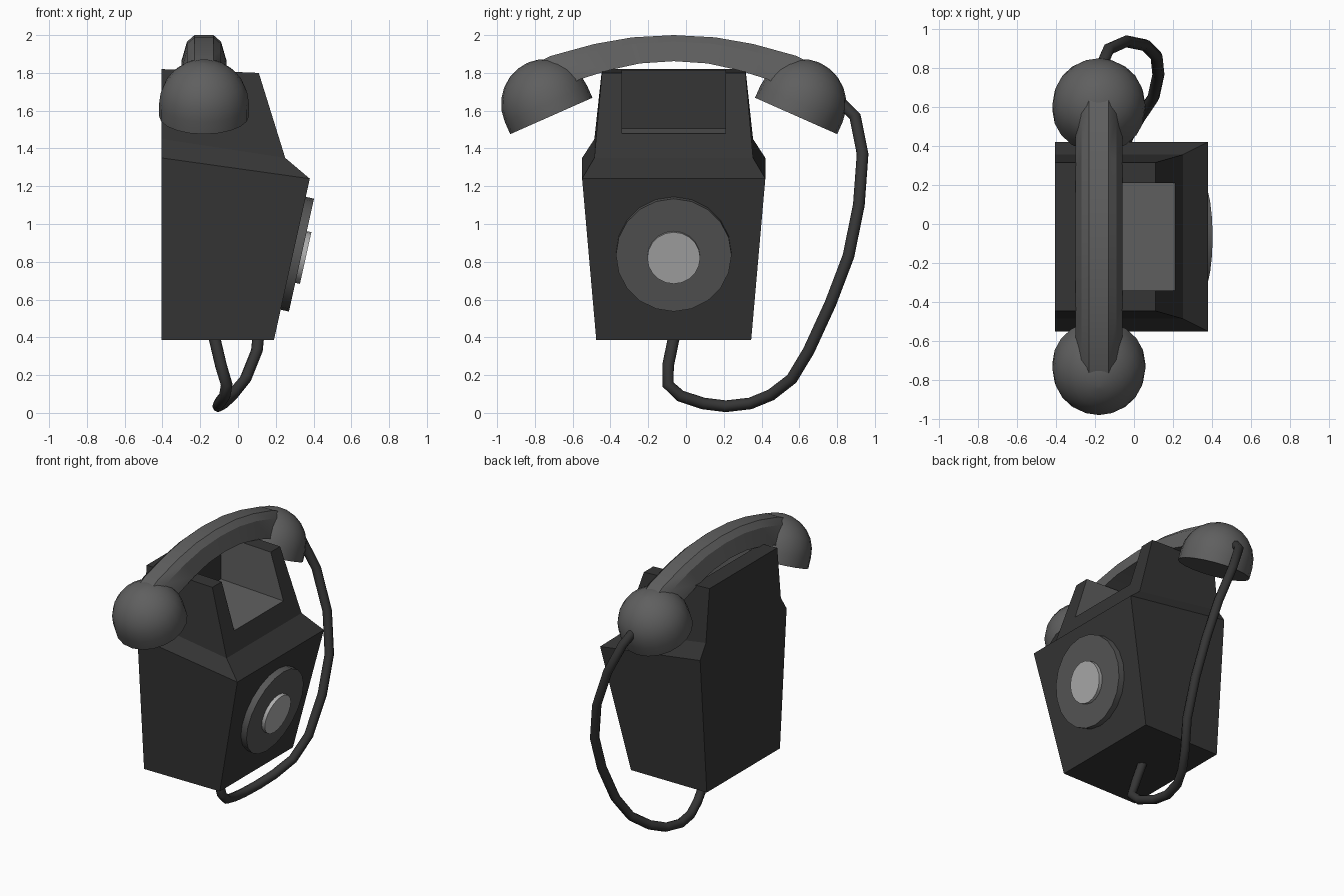
import bpy, bmesh, math
from mathutils import Matrix, Vector

if "Cube" in bpy.data.objects:
    bpy.data.objects.remove(bpy.data.objects["Cube"])

CY = -0.065          # centre line of the telephone body in y
HX = -0.18           # centre line of the handset in x


def material(name, v):
    m = bpy.data.materials.new(name)
    m.diffuse_color = (v, v, v, 1)
    m.use_nodes = True
    m.node_tree.nodes["Principled BSDF"].inputs["Base Color"].default_value = m.diffuse_color
    return m


BLACK = material("black_shell", 0.036)
GREY = material("handset_grey", 0.115)
DIAL = material("dial_grey", 0.095)
PALE = material("pale_grey", 0.42)


def make(name, bm, mats, smooth=None):
    bmesh.ops.recalc_face_normals(bm, faces=bm.faces)
    me = bpy.data.meshes.new(name)
    bm.to_mesh(me)
    bm.free()
    for m in mats:
        me.materials.append(m)
    if smooth:
        me.shade_smooth()
        me.set_sharp_from_angle(angle=math.radians(smooth))
    ob = bpy.data.objects.new(name, me)
    bpy.context.collection.objects.link(ob)
    return ob


def loft(rings):
    """Skin closed rings of equal length and cap both ends."""
    bm = bmesh.new()
    vs = [[bm.verts.new(p) for p in r] for r in rings]
    n = len(vs[0])
    for a, b in zip(vs, vs[1:]):
        for i in range(n):
            j = (i + 1) % n
            bm.faces.new((a[i], a[j], b[j], b[i]))
    bm.faces.new(vs[0])
    bm.faces.new(vs[-1])
    return bm


# Body: four rings (front x, front z, back z, half width)
def body_ring(xf, zf, zb, w):
    return [(xf, CY - w, zf), (xf, CY + w, zf), (-0.405, CY + w, zb), (-0.405, CY - w, zb)]


body = make("body", loft([body_ring(0.19, 0.385, 0.385, 0.41),
                          body_ring(0.38, 1.24, 1.35, 0.485),
                          body_ring(0.25, 1.35, 1.45, 0.42),
                          body_ring(0.11, 1.80, 1.82, 0.38)]), [BLACK, GREY])

# Notch in the top: grey floor and sides, black back wall
profile = [(-0.28, 1.505), (0.6, 1.46), (0.6, 2.2), (-0.28, 2.2)]
bm = loft([[(x, CY + s * 0.275, z) for x, z in profile] for s in (-1, 1)])
bmesh.ops.recalc_face_normals(bm, faces=bm.faces)
for f in bm.faces:
    f.material_index = 0 if abs(f.normal.x) > 0.9 else 1
cutter = make("notch_cutter", bm, [BLACK, GREY])
mod = body.modifiers.new("notch", 'BOOLEAN')
mod.operation, mod.solver, mod.object = 'DIFFERENCE', 'EXACT', cutter
bpy.context.view_layer.objects.active = body
bpy.ops.object.modifier_apply(modifier=mod.name)
bpy.data.objects.remove(cutter)

# Dial: two discs lying on the sloping front
normal = Vector((0.976, 0, -0.217))


def disc(name, z, r, lift, thick, mat):
    x = 0.19 + 0.19 * (z - 0.385) / 0.855
    bm = bmesh.new()
    bmesh.ops.create_cone(bm, cap_ends=True, segments=20, radius1=r, radius2=r, depth=thick)
    rot = normal.to_track_quat('Z', 'Y').to_matrix().to_4x4()
    loc = Vector((x, CY, z)) + normal * (lift + thick / 2)
    bmesh.ops.transform(bm, matrix=Matrix.Translation(loc) @ rot, verts=bm.verts)
    make(name, bm, [mat], 40)


disc("dial_ring", 0.845, 0.306, -0.01, 0.055, DIAL)
disc("dial_centre", 0.835, 0.14, 0.03, 0.04, PALE)

# Handset handle: arched six-sided section
low = [(0, 1.862), (0.18, 1.85), (0.34, 1.815), (0.50, 1.765), (0.60, 1.70)]
top = [(0, 2.0), (0.22, 1.988), (0.42, 1.953), (0.65, 1.89), (0.75, 1.84)]
section = [(-0.12, 0), (-0.09, 0.75), (-0.05, 1), (0.05, 1), (0.09, 0.75), (0.12, 0)]
half = [[(w, a[0] + (b[0] - a[0]) * t, a[1] + (b[1] - a[1]) * t) for w, t in section]
        for a, b in zip(low, top)]
rings = [[(HX + w, CY + s * y, z) for w, y, z in r]
         for s, part in ((-1, half[:0:-1]), (1, half)) for r in part]
make("handset_handle", loft(rings), [GREY], 30)

# Handset cups: short cylinder with a domed top, tilted outward
R, WALL, SEG = 0.238, 0.07, 20
cup = [(R, 0)] + [(R * math.cos(a), WALL + R * math.sin(a))
                  for a in (math.radians(d) for d in (0, 15, 30, 45, 60, 75, 88))]
for s, name in ((-1, "earpiece_cup"), (1, "mouthpiece_cup")):
    bm = loft([[(r * math.cos(2 * math.pi * i / SEG), r * math.sin(2 * math.pi * i / SEG), h)
                for i in range(SEG)] for r, h in cup])
    axis = Vector((0, s * 0.405, 0.914))
    tilt = Vector((0, 0, 1)).rotation_difference(axis).to_matrix().to_4x4()
    bmesh.ops.transform(bm, verts=bm.verts,
                        matrix=Matrix.Translation((HX, CY + s * 0.648, 1.572)) @ tilt)
    make(name, bm, [GREY], 40)

# Cord from the underside of the body up to the mouthpiece
path = [(-0.13, -0.06, 0.42), (-0.09, -0.095, 0.25), (-0.06, -0.095, 0.15), (-0.07, -0.03, 0.09),
        (-0.10, 0.09, 0.05), (-0.105, 0.21, 0.035), (-0.08, 0.34, 0.05), (-0.03, 0.45, 0.095),
        (0.04, 0.56, 0.18), (0.10, 0.65, 0.33), (0.125, 0.765, 0.58), (0.115, 0.86, 0.83),
        (0.06, 0.915, 1.10), (-0.04, 0.935, 1.37), (-0.13, 0.895, 1.57), (-0.17, 0.80, 1.66)]
pts = [Vector(p) for p in path]
rings = []
for i, p in enumerate(pts):
    d = (pts[min(i + 1, len(pts) - 1)] - pts[max(i - 1, 0)]).normalized()
    u = Vector((1, 0, 0))
    u = (u - d * u.dot(d)).normalized()
    v = d.cross(u)
    rings.append([p + 0.031 * (u * math.cos(k * math.pi / 4) + v * math.sin(k * math.pi / 4))
                  for k in range(8)])
make("cord", loft(rings), [BLACK], 60)
